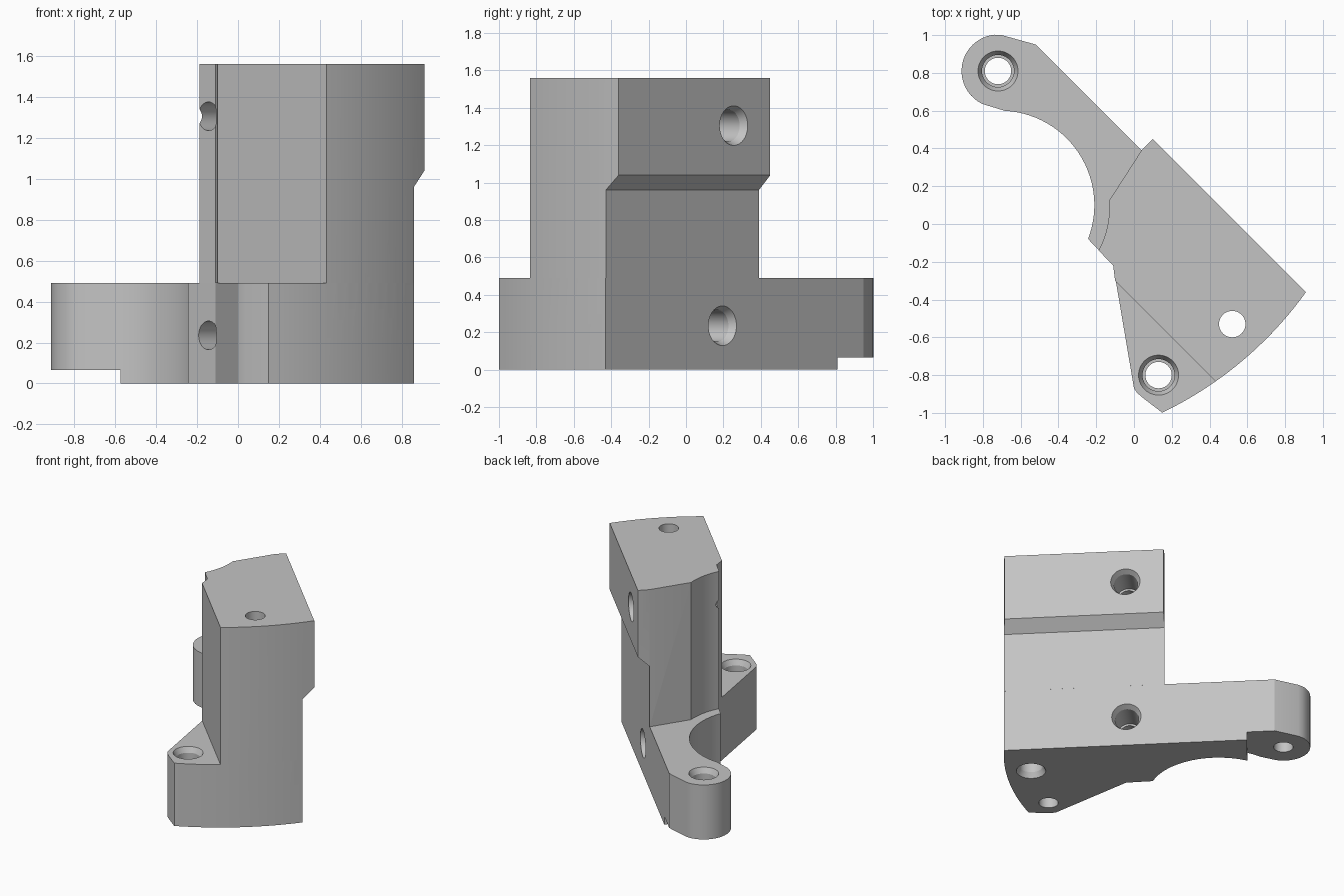
import bpy, bmesh, math
from mathutils import Vector, Matrix

cube = bpy.data.objects.get("Cube")
if cube:
    bpy.data.objects.remove(cube, do_unlink=True)

grey = bpy.data.materials.new("mid grey")
grey.use_nodes = True
grey.diffuse_color = (0.55, 0.55, 0.55, 1)
grey.node_tree.nodes["Principled BSDF"].inputs["Base Color"].default_value = grey.diffuse_color


def make_object(name, bm):
    bmesh.ops.recalc_face_normals(bm, faces=bm.faces)
    mesh = bpy.data.meshes.new(name)
    bm.to_mesh(mesh)
    bm.free()
    mesh.materials.append(grey)
    obj = bpy.data.objects.new(name, mesh)
    bpy.context.collection.objects.link(obj)
    return obj


def prism(name, outline, low, high, frame=Matrix()):
    """Extrude a flat outline from low to high, then place it in a frame."""
    bm = bmesh.new()
    face = bm.faces.new([bm.verts.new((x, y, low)) for x, y in outline])
    new = bmesh.ops.extrude_face_region(bm, geom=[face])["geom"]
    top = [v for v in new if isinstance(v, bmesh.types.BMVert)]
    bmesh.ops.translate(bm, verts=top, vec=(0, 0, high - low))
    bm.transform(frame)
    return make_object(name, bm)


def arc(cx, cy, r, start, end, steps):
    angles = [math.radians(start + (end - start) * i / steps) for i in range(steps + 1)]
    return [(cx + r * math.cos(a), cy + r * math.sin(a)) for a in angles]


def combine(target, other, operation):
    """Apply a boolean and discard the helper."""
    mod = target.modifiers.new("boolean", "BOOLEAN")
    mod.operation, mod.solver, mod.object = operation, "EXACT", other
    bpy.context.view_layer.objects.active = target
    bpy.ops.object.modifier_apply(modifier=mod.name)
    bpy.data.objects.remove(other, do_unlink=True)


def drill(target, mouth, direction, length):
    """Chamfered, counterbored hole going from the mouth along a direction."""
    profile = [(0.127, -0.04), (0.085, 0.04), (0.085, 0.25), (0.07, 0.25), (0.07, length)]
    n = 40
    bm = bmesh.new()
    rings = [[bm.verts.new((x, y, z)) for x, y in arc(0, 0, r, 0, 360 - 360 / n, n - 1)]
             for r, z in profile]
    for a, b in zip(rings, rings[1:]):
        for i in range(n):
            j = (i + 1) % n
            bm.faces.new((a[i], a[j], b[j], b[i]))
    bm.faces.new(rings[0])
    bm.faces.new(rings[-1])
    turn = Vector(direction).to_track_quat("Z", "Y").to_matrix().to_4x4()
    bm.transform(Matrix.Translation(mouth) @ turn)
    combine(target, make_object("hole_cutter", bm), "DIFFERENCE")


def rim(start, end):
    """Point run on the large curved outer wall."""
    return arc(-0.72, 0.81, 2.007, start, end, 14)


def rim_angle(x, y):
    return math.degrees(math.atan2(y - 0.81, x + 0.72))


# Low foot with the curved mounting arm
base_outline = (
    [(-0.70, 1.0), (-0.52, 0.95)]
    + rim(rim_angle(0.86, -0.43), rim_angle(0.15, -1.0))
    + [(0.04, -0.915), (0.015, -0.892), (0.0, -0.87), (-0.11, -0.22)]
    + arc(-0.71, 0.1, 0.5, -21, 87, 28)
    + arc(-0.72, 0.81, 0.193, 245, 96, 20))
bracket = prism("bracket_body", base_outline, 0, 0.49)

# Relief under the arm end
relief = prism("relief_cutter", [(-0.285, 0.92), (-0.665, 0.475), (-1.2, 0.5),
                                 (-1.2, 1.2), (-0.3, 1.2)], -0.1, 0.065)
combine(bracket, relief, "DIFFERENCE")

# Tall block
block_outline = (
    [(0.10, 0.45)]
    + rim(rim_angle(0.91, -0.36), rim_angle(0.43, -0.83))
    + [(-0.10, -0.30), (-0.11, -0.22)]
    + arc(-0.62, 0.09, 0.49, -28, 4, 10)
    + [(0.04, 0.39)])
block = prism("tall_block", block_outline, 0.49, 1.56)

# Set-back lower face with a sloped overhang above it
h = math.sqrt(0.5)
diagonal = Matrix(((h, 0, h, 0), (h, 0, -h, 0), (0, 1, 0, 0), (0, 0, 0, 1)))
u = 0.43 * h
setback = prism("setback_cutter", [(u, 0.3), (u, 0.96), (u + 0.085, 1.04),
                                   (u + 0.4, 1.04), (u + 0.4, 0.3)], -2, 2, diagonal)
combine(block, setback, "DIFFERENCE")
combine(bracket, block, "UNION")

# Vertical bolt holes
drill(bracket, (-0.72, 0.81, 0.49), (0, 0, -1), 0.7)
drill(bracket, (0.13, -0.80, 0.49), (0, 0, -1), 0.7)
drill(bracket, (0.52, -0.53, 0), (0, 0, 1), 1.8)

# Horizontal bolt holes
drill(bracket, (0.295, 0.255, 1.305), (-1, -1, 0), 1.2)
drill(bracket, (0.235, 0.195, 0.235), (-1, -1, 0), 1.2)

bpy.ops.object.select_all(action="DESELECT")
bracket.select_set(True)
bpy.context.view_layer.objects.active = bracket
bpy.ops.object.shade_smooth_by_angle(angle=math.radians(20))
